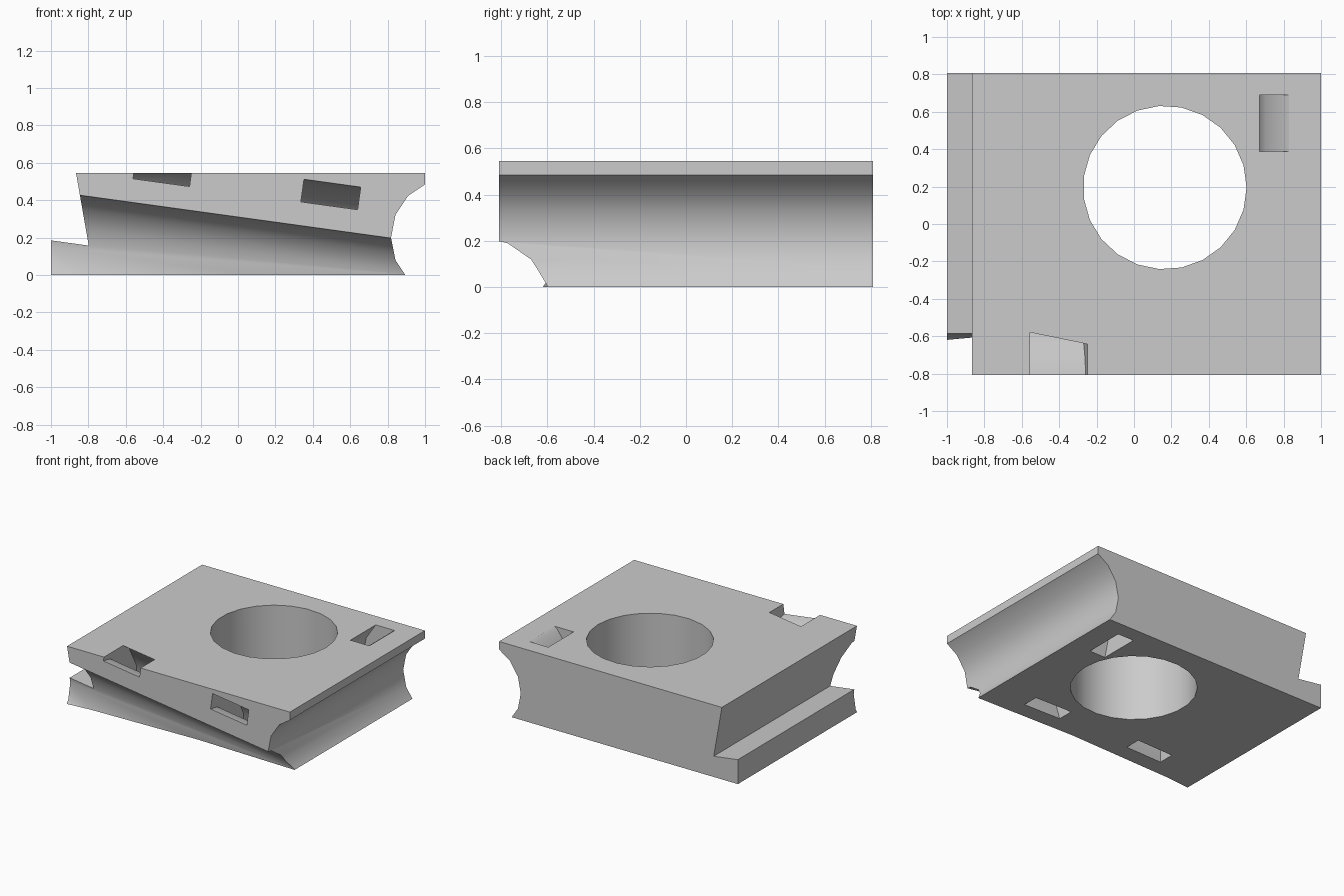
import bpy, bmesh, math
from mathutils import Matrix, Vector

cube = bpy.data.objects.get("Cube")
if cube:
    bpy.data.objects.remove(cube)

grey = bpy.data.materials.new("plain grey")
grey.use_nodes = True
tone = (0.6, 0.6, 0.6, 1)
grey.diffuse_color = tone
grey.node_tree.nodes["Principled BSDF"].inputs["Base Color"].default_value = tone


def prism(name, outline, start, end, frame):
    """Extrude a closed 2D outline along the local z axis of a frame."""
    bm = bmesh.new()
    face = bm.faces.new([bm.verts.new((u, v, start)) for u, v in outline])
    grown = bmesh.ops.extrude_face_region(bm, geom=[face])["geom"]
    tips = [g for g in grown if isinstance(g, bmesh.types.BMVert)]
    bmesh.ops.translate(bm, verts=tips, vec=(0, 0, end - start))
    bmesh.ops.recalc_face_normals(bm, faces=bm.faces)
    bmesh.ops.transform(bm, matrix=frame, verts=bm.verts)
    return finish(name, bm)


def tube(name, inner, outer, start, end, frame, sides=16):
    """Ring-shaped cutter around the local z axis of a frame."""
    bm = bmesh.new()
    loops = []
    for r, h in ((inner, start), (outer, start), (outer, end), (inner, end)):
        loops.append([bm.verts.new((u, v, h)) for u, v in circle(r, sides)])
    for a, b in zip(loops, loops[1:] + loops[:1]):
        for i in range(sides):
            j = (i + 1) % sides
            bm.faces.new((a[i], a[j], b[j], b[i]))
    bmesh.ops.recalc_face_normals(bm, faces=bm.faces)
    bmesh.ops.transform(bm, matrix=frame, verts=bm.verts)
    return finish(name, bm)


def finish(name, bm):
    mesh = bpy.data.meshes.new(name)
    bm.to_mesh(mesh)
    bm.free()
    mesh.materials.append(grey)
    ob = bpy.data.objects.new(name, mesh)
    bpy.context.collection.objects.link(ob)
    return ob


def circle(r, sides):
    return [(r * math.cos(math.tau * i / sides), r * math.sin(math.tau * i / sides))
            for i in range(sides)]


def frame(origin, u, v, w):
    m = Matrix((u, v, w)).transposed().to_4x4()
    m.translation = Vector(origin)
    return m


# Block with the tilted step on its right-hand end
profile = [(-1, 0), (1, 0), (1, 0.545), (-0.866, 0.545), (-0.798, 0.157), (-1, 0.185)]
block = prism("block", profile, -0.808, 0.808,
              frame((0, 0, 0), (1, 0, 0), (0, 0, 1), (0, 1, 0)))

# Straight pipe axis along the left end, sloping pipe axis along the front
tilt = math.radians(7.85)
c, s = math.cos(tilt), math.sin(tilt)
side_axis = frame((1.136, 0, 0.2), (1, 0, 0), (0, 0, 1), (0, -1, 0))
front_axis = frame((0, -0.892, 0.01), (0, 1, 0), (s, 0, c), (c, 0, -s))
upright = frame((0.165, 0.195, 0), (1, 0, 0), (0, 1, 0), (0, 0, 1))

cutters = [
    prism("side_groove_cutter", circle(0.318, 16), -2, 2, side_axis),
    prism("front_groove_cutter", circle(0.314, 16), -2, 2, front_axis),
    prism("bore_cutter", circle(0.437, 23), -1, 2, upright),
    # Curved strap slots, concentric with the grooves
    tube("side_slot_cutter", 0.466, 0.59, -0.69, -0.387, side_axis),
    tube("front_slot_cutter_a", 0.44, 0.562, -0.625, -0.32, front_axis),
    tube("front_slot_cutter_b", 0.44, 0.562, 0.281, 0.587, front_axis),
]

bpy.ops.object.select_all(action="DESELECT")
bpy.context.view_layer.objects.active = block
block.select_set(True)
for cutter in cutters:
    cutter.hide_render = True
    cut = block.modifiers.new(cutter.name, "BOOLEAN")
    cut.operation = "DIFFERENCE"
    cut.solver = "EXACT"
    cut.object = cutter
    bpy.ops.object.modifier_apply(modifier=cut.name)
for cutter in cutters:
    bpy.data.objects.remove(cutter)

bpy.ops.object.shade_smooth_by_angle(angle=math.radians(30))
